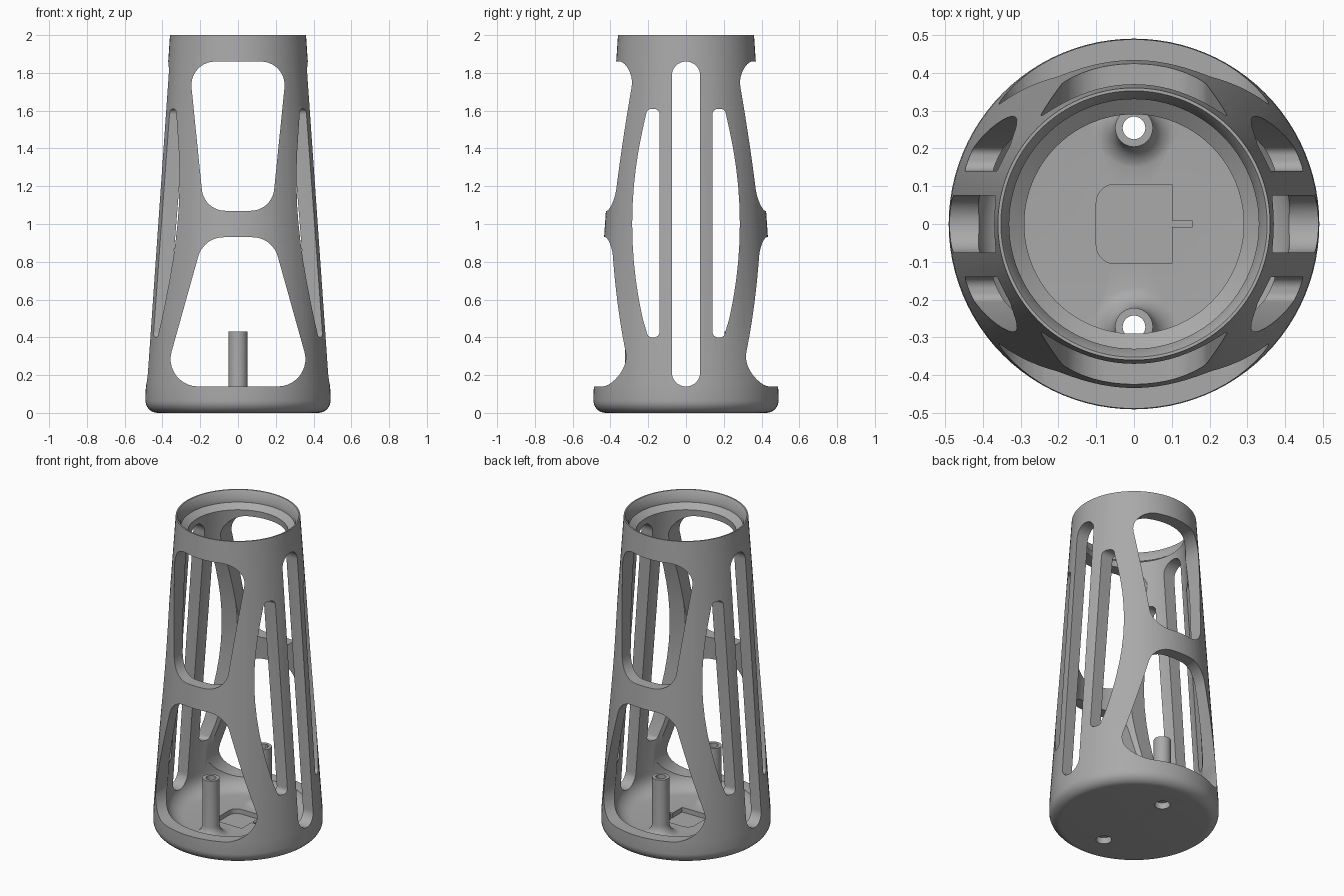
import bpy, bmesh, math
from mathutils import Vector

if "Cube" in bpy.data.objects:
    bpy.data.objects.remove(bpy.data.objects["Cube"])

grey = bpy.data.materials.new("plain_grey")
grey.use_nodes = True
colour = (0.4, 0.4, 0.4, 1)
grey.diffuse_color = colour
for node in grey.node_tree.nodes:
    if node.type == "BSDF_PRINCIPLED":
        node.inputs["Base Color"].default_value = colour


def finish(name, bm):
    bmesh.ops.recalc_face_normals(bm, faces=bm.faces[:])
    mesh = bpy.data.meshes.new(name)
    bm.to_mesh(mesh)
    bm.free()
    mesh.materials.append(grey)
    obj = bpy.data.objects.new(name, mesh)
    bpy.context.collection.objects.link(obj)
    return obj


def lathe(name, profile, y=0, segments=96):
    """Spin a profile of (radius, z) points that starts and ends on the axis."""
    bm = bmesh.new()
    verts = [bm.verts.new((r, 0, z)) for r, z in profile]
    edges = [bm.edges.new(pair) for pair in zip(verts, verts[1:])]
    bmesh.ops.spin(bm, geom=verts + edges, axis=(0, 0, 1), cent=(0, 0, 0),
                   steps=segments, angle=math.tau, use_duplicate=False)
    bmesh.ops.remove_doubles(bm, verts=bm.verts[:], dist=0.0005)
    bmesh.ops.translate(bm, verts=bm.verts[:], vec=(0, y, 0))
    return finish(name, bm)


def arc(cx, cz, radius, start, end, steps=8):
    angles = [math.radians(start + (end - start) * i / steps) for i in range(steps + 1)]
    return [(cx + radius * math.cos(a), cz + radius * math.sin(a)) for a in angles]


def rounded(corners):
    """Outline from (u, v, fillet radius) corners."""
    points = []
    for i, (u, v, radius) in enumerate(corners):
        p = Vector((u, v))
        if not radius:
            points.append(p)
            continue
        before = (Vector(corners[i - 1][:2]) - p).normalized()
        after = (Vector(corners[(i + 1) % len(corners)][:2]) - p).normalized()
        half = before.angle(after) / 2
        centre = p + (before + after).normalized() * radius / math.sin(half)
        reach = radius / math.tan(half)
        a = (p + before * reach - centre).normalized()
        b = (p + after * reach - centre).normalized()
        points += [centre + a.slerp(b, k / 10) * radius for k in range(11)]
    return points


def prism(name, outline, axis, low, high):
    place = {"x": lambda p: (low, p[0], p[1]),
             "y": lambda p: (p[0], low, p[1]),
             "z": lambda p: (p[0], p[1], low)}[axis]
    bm = bmesh.new()
    face = bm.faces.new([bm.verts.new(place(p)) for p in outline])
    new = bmesh.ops.extrude_face_region(bm, geom=[face], use_keep_orig=True)["geom"]
    shift = Vector([(high - low) * (axis == n) for n in "xyz"])
    bmesh.ops.translate(bm, verts=[g for g in new if isinstance(g, bmesh.types.BMVert)], vec=shift)
    return finish(name, bm)


def combine(target, tool, operation):
    mod = target.modifiers.new(operation, "BOOLEAN")
    mod.object, mod.operation, mod.solver = tool, operation, "EXACT"
    bpy.context.view_layer.objects.active = target
    bpy.ops.object.modifier_apply(modifier=mod.name)
    bpy.data.objects.remove(tool)


def symmetric(half):
    """Mirror right-hand corners across the centre line."""
    return half + [(-u, v, r) for u, v, r in reversed(half)]


# Tapered shell with rounded foot, hollow inside, stepped rim
FLOOR = 0.07
outside = [(0, 0)] + arc(0.425, 0.065, 0.065, -90, 0) + [(0.488, 0.14), (0.36, 2)]
inside = [(0.352, 2), (0.33, 1.96), (0.33, 1.93), (0.29, 1.9), (0.415, 0.19)]
basin = arc(0.315, 0.17, 0.1, 0, -90)
shell = lathe("tapered_shell", outside + inside + basin + [(0, FLOOR)])

# Posts with flared feet
POSTS = (-0.272, 0.254)
for y in POSTS:
    flare = arc(0.12, 0.138, 0.07, 270, 180)
    post = lathe("post", [(0, 0.03), (0.12, 0.03)] + flare + [(0.05, 0.43), (0, 0.43)], y, 32)
    combine(shell, post, "UNION")

# Front and back windows
windows = [[(0.18, 1.07, 0.125), (0.26, 1.86, 0.125)],
           [(0.403, 0.14, 0.145), (0.182, 0.93, 0.14)]]
# Each opening is cut in two halves so that the posts stay whole
for half in windows:
    outline = rounded(symmetric(half))
    for low, high in ((-1, -0.33), (0.33, 1)) if half[0][1] < 1 else ((-1, 1),):
        combine(shell, prism("window_cutter", outline, "y", low, high), "DIFFERENCE")

# Clear the wall beside the lower windows, sparing the posts
for sign in (1, -1):
    corners = [(sign * u, v, r) for u, v, r in
               [(0.12, 0.14, 0), (0.403, 0.14, 0.145), (0.182, 0.93, 0.14), (0.06, 0.93, 0)]]
    combine(shell, prism("window_side_cutter", rounded(corners), "y", -1, 1), "DIFFERENCE")

# Long slot through the middle of each side
slot = [(0.075, 0.14, 0.0745), (0.075, 1.86, 0.0745)]
for low, high in ((-1, -0.2), (0.2, 1)):
    combine(shell, prism("slot_cutter", rounded(symmetric(slot)), "x", low, high), "DIFFERENCE")

# Bowed slots beside the long ones
heights = [0.5 + 0.1 * i for i in range(11)]
bow = [(0.285 - 0.08 * ((z - 1) / 0.6) ** 2, z, 0) for z in heights]
bowed = [(0.14, 0.4, 0.03), (0.2, 0.4, 0.025)] + bow + [(0.205, 1.61, 0.03), (0.14, 1.61, 0.03)]
for side in (1, -1):
    outline = rounded([(side * u, v, r) for u, v, r in bowed])
    for low, high in ((-1, -0.15), (0.15, 1)):
        combine(shell, prism("bowed_slot_cutter", outline, "x", low, high), "DIFFERENCE")

# Screw holes, wider at the underside
for y in POSTS:
    hole = [(0, -0.1), (0.045, -0.1), (0.045, 0.04), (0.03, 0.04), (0.03, 0.6), (0, 0.6)]
    combine(shell, lathe("hole_cutter", hole, y, 32), "DIFFERENCE")

# Sunken pocket in the floor with a narrow notch
pocket = [(-0.1, -0.105, 0.05), (0.1, -0.105, 0), (0.1, -0.008, 0), (0.155, -0.008, 0),
          (0.155, 0.008, 0), (0.1, 0.008, 0), (0.1, 0.105, 0), (-0.1, 0.105, 0.05)]
combine(shell, prism("pocket_cutter", rounded(pocket), "z", 0.04, 0.2), "DIFFERENCE")

# Smooth curves, crisp cut edges
bpy.ops.object.select_all(action="DESELECT")
shell.select_set(True)
bpy.context.view_layer.objects.active = shell
bpy.ops.object.shade_smooth_by_angle(angle=math.radians(30))
